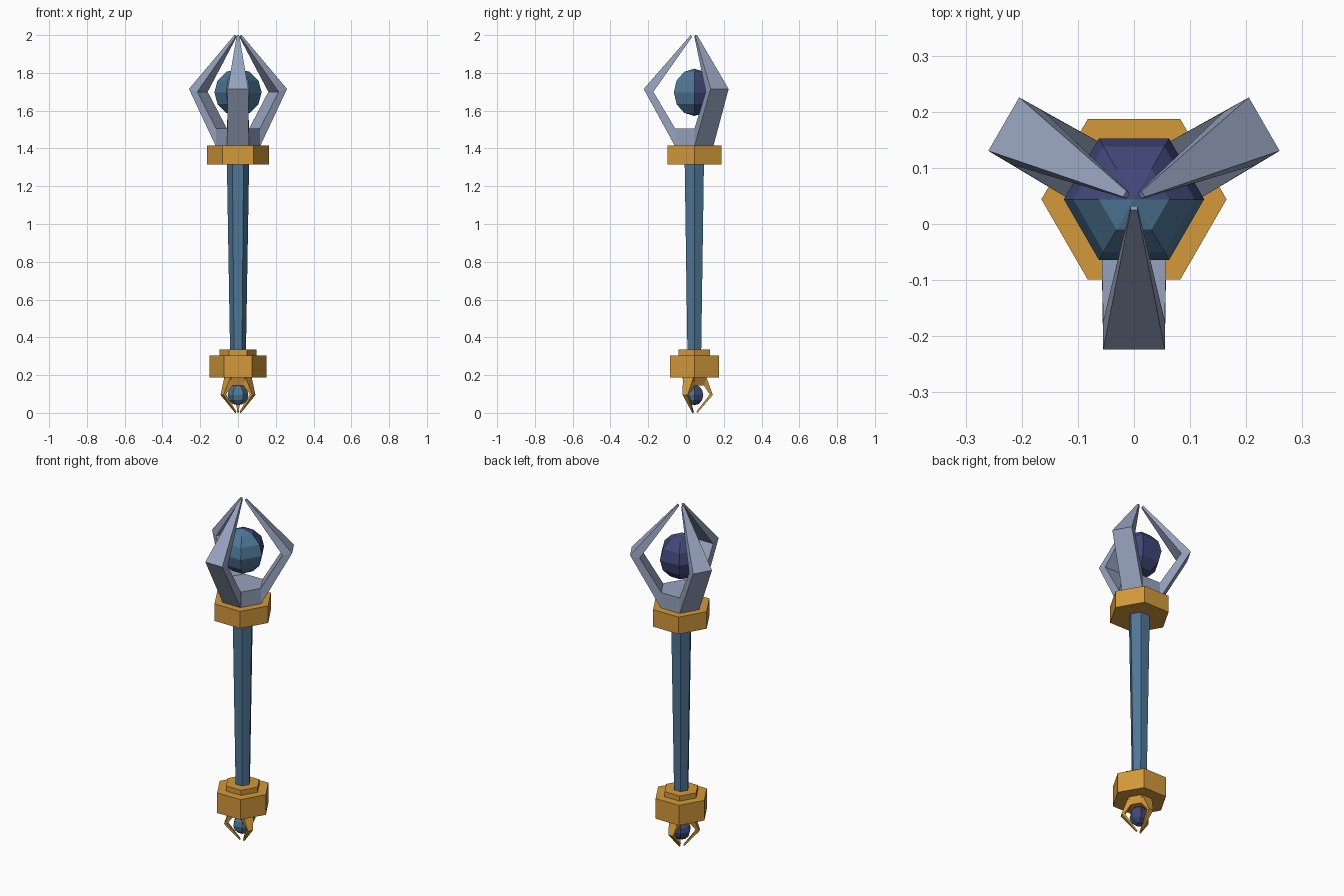
import bpy, bmesh, math
from mathutils import Vector

if "Cube" in bpy.data.objects:
    bpy.data.objects.remove(bpy.data.objects["Cube"])

CY = 0.044  # staff axis sits slightly behind the origin


def material(name, rgb):
    m = bpy.data.materials.new(name)
    m.diffuse_color = (*rgb, 1)
    m.use_nodes = True
    m.node_tree.nodes["Principled BSDF"].inputs["Base Color"].default_value = m.diffuse_color
    return m


GOLD = material("gold", (0.66, 0.32, 0.042))
SILVER = material("silver", (0.31, 0.37, 0.52))
BLUE = material("steel blue", (0.078, 0.185, 0.31))
PURPLE = material("deep indigo", (0.052, 0.065, 0.19))


def loft(name, rings, mats):
    """Skin a list of equal-length closed rings and cap both ends."""
    bm = bmesh.new()
    vs = [[bm.verts.new(p) for p in ring] for ring in rings]
    n = len(vs[0])
    for a, b in zip(vs, vs[1:]):
        for i in range(n):
            j = (i + 1) % n
            bm.faces.new((a[i], a[j], b[j], b[i]))
    bm.faces.new(vs[0])
    bm.faces.new(vs[-1])
    bmesh.ops.recalc_face_normals(bm, faces=bm.faces)
    me = bpy.data.meshes.new(name)
    bm.to_mesh(me)
    bm.free()
    for m in mats:
        me.materials.append(m)
    ob = bpy.data.objects.new(name, me)
    bpy.context.collection.objects.link(ob)
    return ob


def hexagon(r, z):
    return [Vector((r * math.cos(k * math.pi / 3), CY + r * math.sin(k * math.pi / 3), z))
            for k in range(6)]


def hex_solid(name, profile, mat):
    return loft(name, [hexagon(r, z) for r, z in profile], [mat])


def claw(name, angle, sections, mat):
    """Sections: outer radius, outer z, inner radius, inner z, half width."""
    d = Vector((math.cos(angle), math.sin(angle), 0))
    s = Vector((-d.y, d.x, 0))
    c = Vector((0, CY, 0))
    up = Vector((0, 0, 1))
    rings = []
    for ro, zo, ri, zi, w in sections:
        o, i = c + d * ro + up * zo, c + d * ri + up * zi
        rings.append([o - s * w, o + s * w, i + s * w, i - s * w])
    return loft(name, rings, [mat])


def orb(name, z, r):
    """Six-sided gem, blue in front and indigo behind."""
    rings = [hexagon(max(r * math.sin(t * math.pi / 6), r * 0.004),
                     z - r * math.cos(t * math.pi / 6)) for t in range(7)]
    ob = loft(name, rings, [BLUE, PURPLE])
    for p in ob.data.polygons:
        p.material_index = 1 if p.center.y > CY + 0.001 else 0


# Shaft and gold collars
hex_solid("shaft", [(0.042, 0.32), (0.059, 1.33)], BLUE)
hex_solid("upper_collar", [(0.165, 1.315), (0.165, 1.415)], GOLD)
hex_solid("lower_collar", [(0.15, 0.187), (0.15, 0.305)], GOLD)
hex_solid("lower_collar_step", [(0.097, 0.30), (0.097, 0.335)], GOLD)

# Silver head: cup, three claws and the large orb
hex_solid("head_cup", [(0.117, 1.41), (0.117, 1.505)], SILVER)
head = [(0.101, 1.41, 0.101, 1.505, 0.0575),
        (0.268, 1.715, 0.217, 1.70, 0.055),
        (0.019, 2.0, 0.012, 1.99, 0.006)]
for k, deg in enumerate((270, 30, 150)):
    claw(f"head_claw_{k + 1}", math.radians(deg), head, SILVER)
orb("head_orb", 1.697, 0.125)

# Gold pommel: the same arrangement, small and pointing down
hex_solid("pommel_cup", [(0.075, 0.19), (0.058, 0.146)], GOLD)
pommel = [(0.064, 0.19, 0.050, 0.146, 0.033),
          (0.098, 0.095, 0.082, 0.098, 0.015),
          (0.016, 0.0, 0.011, 0.006, 0.003)]
for k, deg in enumerate((90, 210, 330)):
    claw(f"pommel_claw_{k + 1}", math.radians(deg), pommel, GOLD)
orb("pommel_orb", 0.095, 0.055)
